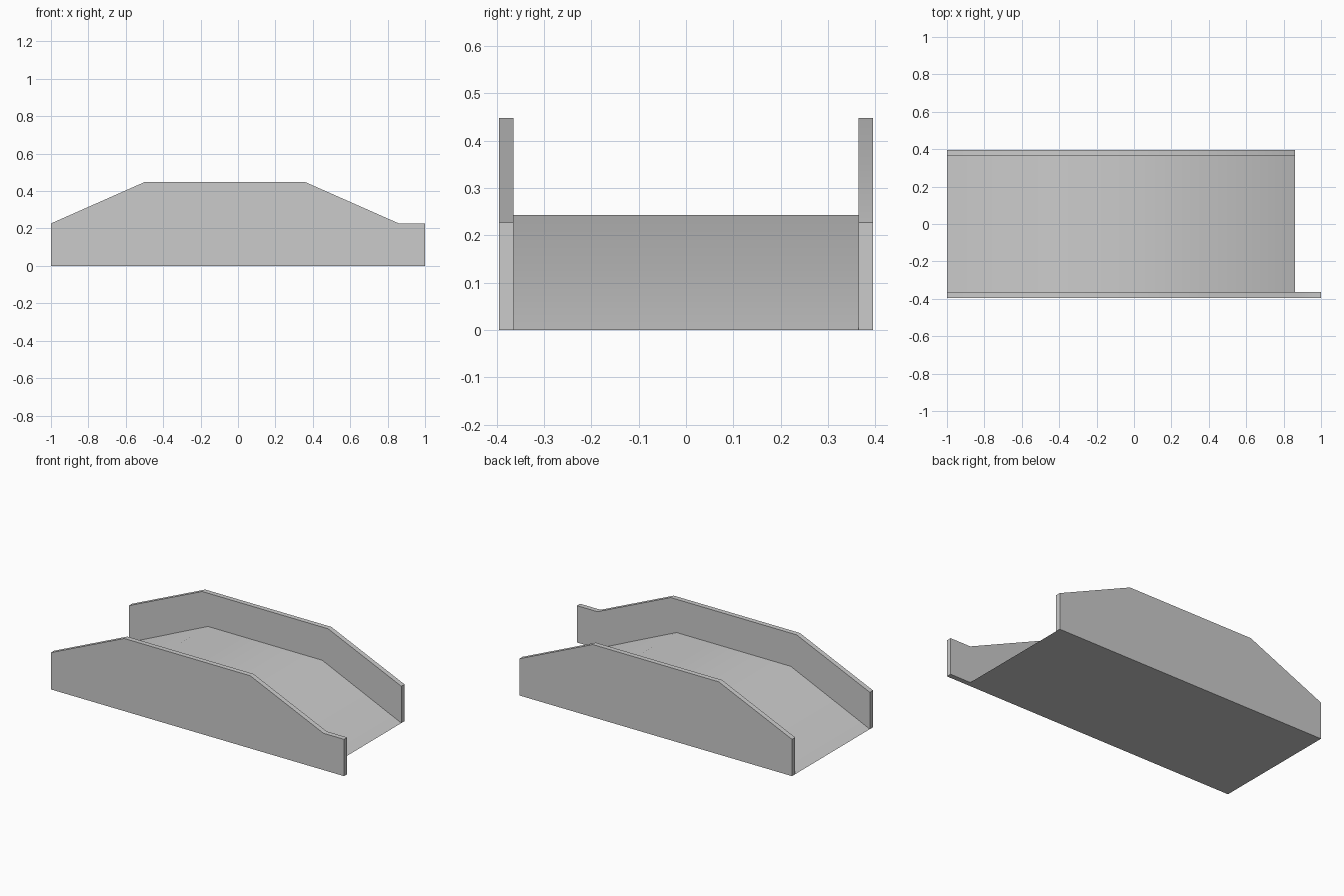
import bpy, bmesh, math

cube = bpy.data.objects.get("Cube")
if cube:
    bpy.data.objects.remove(cube, do_unlink=True)

grey = bpy.data.materials.new("light_grey")
grey.use_nodes = True
colour = (0.6, 0.6, 0.6, 1)
grey.diffuse_color = colour
grey.node_tree.nodes["Principled BSDF"].inputs["Base Color"].default_value = colour


def prism(name, profile, y0, y1):
    """Extrude a side profile of (x, z) points from y0 to y1."""
    bm = bmesh.new()
    face = bm.faces.new([bm.verts.new((x, y0, z)) for x, z in profile])
    grown = bmesh.ops.extrude_face_region(bm, geom=[face], use_keep_orig=True)
    verts = [v for v in grown["geom"] if isinstance(v, bmesh.types.BMVert)]
    bmesh.ops.translate(bm, verts=verts, vec=(0, y1 - y0, 0))
    bmesh.ops.recalc_face_normals(bm, faces=bm.faces)
    mesh = bpy.data.meshes.new(name)
    bm.to_mesh(mesh)
    bm.free()
    mesh.materials.append(grey)
    obj = bpy.data.objects.new(name, mesh)
    bpy.context.collection.objects.link(obj)
    bpy.ops.object.select_all(action="DESELECT")
    obj.select_set(True)
    bpy.context.view_layer.objects.active = obj
    bpy.ops.object.shade_smooth_by_angle(angle=math.radians(30))
    return obj


END, OUTER, INNER = 0.86, 0.395, 0.364
LOW, HIGH, DECK = 0.227, 0.448, 0.243

# Deck with a ramp at each end
prism("ramp_deck", [(-1, 0), (END, 0), (0.32, DECK), (-0.46, DECK)], -INNER, INNER)

# Side walls; the front one runs on past the foot of the ramp
crest = [(END, LOW), (0.36, HIGH), (-0.5, HIGH), (-1, LOW)]
prism("back_wall", [(-1, 0), (END, 0)] + crest, INNER, OUTER)
prism("front_wall", [(-1, 0), (1, 0), (1, LOW)] + crest, -OUTER, -INNER)
